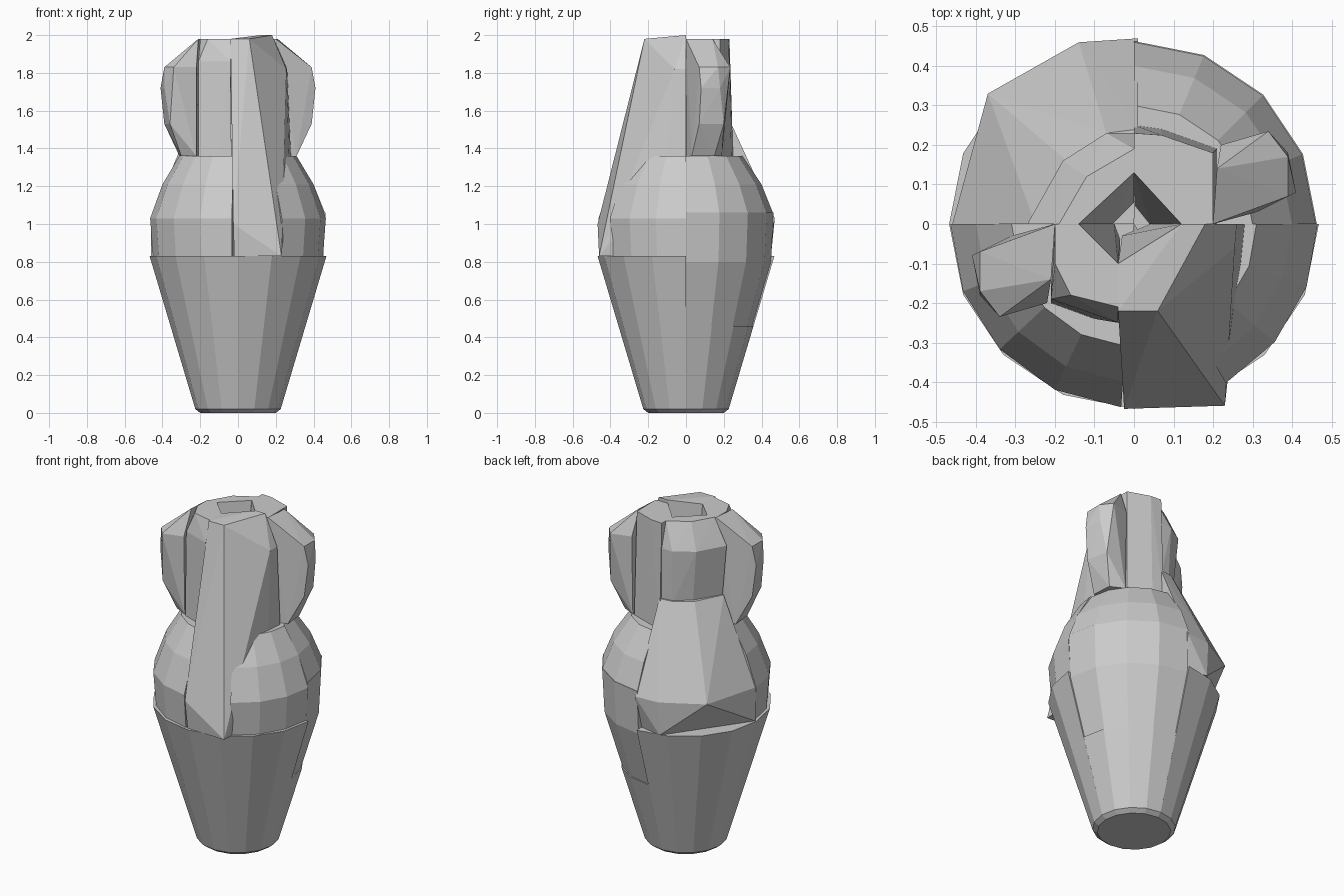
import bpy
import bmesh
from math import sin, cos, radians
from mathutils import Matrix, Vector

default_cube = bpy.data.objects.get("Cube")
if default_cube is not None:
    bpy.data.objects.remove(default_cube, do_unlink=True)

# One plain clay colour for the whole vase
clay = bpy.data.materials.new("grey_clay")
clay.use_nodes = True
clay_colour = (0.6, 0.6, 0.6, 1)
clay.diffuse_color = clay_colour
for node in clay.node_tree.nodes:
    if node.type == "BSDF_PRINCIPLED":
        node.inputs["Base Color"].default_value = clay_colour
        node.inputs["Roughness"].default_value = 0.8


def layer(height, *corners):
    """Corner points that share one height."""
    return [Vector((x, y, height)) for x, y in corners]


def sector(profile, start, end, steps=4):
    """Faceted wedge of a turned shape; profile holds (radius, height)."""
    points = []
    for radius, height in profile:
        points.append(Vector((0, 0, height)))
        for step in range(steps + 1):
            angle = radians(start + (end - start) * step / steps)
            points.append(Vector((radius * cos(angle), radius * sin(angle), height)))
    return points


def hull(name, points, turn=0):
    """Flat-faced convex solid around the points, turned about the axis."""
    bm = bmesh.new()
    for point in points:
        bm.verts.new(point)
    bmesh.ops.remove_doubles(bm, verts=bm.verts, dist=0.0001)
    bmesh.ops.convex_hull(bm, input=bm.verts)
    loose = [vert for vert in bm.verts if not vert.link_faces]
    bmesh.ops.delete(bm, geom=loose, context="VERTS")
    bmesh.ops.dissolve_limit(bm, angle_limit=radians(1), verts=bm.verts, edges=bm.edges)
    bmesh.ops.rotate(bm, verts=bm.verts, matrix=Matrix.Rotation(radians(turn), 3, "Z"))
    bmesh.ops.recalc_face_normals(bm, faces=bm.faces)
    mesh = bpy.data.meshes.new(name)
    bm.to_mesh(mesh)
    bm.free()
    mesh.materials.append(clay)
    part = bpy.data.objects.new(name, mesh)
    bpy.context.collection.objects.link(part)
    return part


# Tapered lower cup: three full-height wedges and one that stops at the side belly
foot = [(0.2, 0), (0.226, 0.02)]
rim = [(0.468, 0.83)]
hull("cup_back_right", sector(foot + rim, 90, 180))
hull("cup_front_right", sector(foot + rim, 180, 270))
hull("cup_front_left", sector(foot + rim, 270, 360))
hull("cup_back_left", sector(foot + [(0.357, 0.46)], 0, 90))

# Side belly rising out of the cup
hull("belly_back_left", sector([(0.35, 0.46), (0.45, 0.8), (0.463, 1.06)], 0, 90))
hull("shoulder_back_left", sector([(0.46, 1.06), (0.4, 1.21), (0.3, 1.36)], 0, 90))

# Rounded front shoulders
shoulder = [(0.45, 0.83), (0.465, 1.03), (0.4, 1.21), (0.31, 1.36)]
hull("shoulder_front_right", sector(shoulder, 180, 266))
hull("shoulder_front_left", sector(shoulder, 300, 360, 3))

# Back shoulder sweeping up into the neck
hull("shoulder_back_right",
     layer(0.83, (0, 0), (-0.46, 0), (-0.14, 0.45), (0, 0.42))
     + layer(1.03, (-0.46, 0), (-0.37, 0.33), (-0.14, 0.46), (0.01, 0.47))
     + layer(1.53, (-0.25, 0), (-0.17, 0.16), (-0.07, 0.23), (0.01, 0.24), (0, 0)))

# Tall front spout slab, leaning back towards the mouth
hull("front_spout",
     layer(0.83, (0, 0), (-0.02, -0.45), (0.23, -0.46), (0.23, 0))
     + layer(1, (-0.025, -0.468), (0, 0))
     + layer(1.36, (-0.03, -0.03), (0.04, 0), (0.28, 0), (0.27, -0.1))
     + layer(1.82, (0.26, 0), (0.255, -0.06))
     + layer(1.98, (-0.04, -0.22), (0.06, -0.22), (-0.04, -0.1))
     + layer(2, (0.12, 0), (0.18, 0)))

# Neck wedges around the tapering mouth
hull("neck_front_right",
     layer(1.36, (-0.21, 0), (-0.21, -0.2), (-0.1, -0.24), (-0.035, -0.25),
           (-0.035, -0.04), (-0.05, 0))
     + layer(1.86, (-0.21, -0.19), (-0.04, -0.25))
     + layer(1.98, (-0.2, 0), (-0.2, -0.1), (-0.16, -0.18), (-0.04, -0.21),
             (-0.04, -0.1), (-0.14, 0)))
hull("neck_back_right",
     layer(1.5, (-0.24, 0), (-0.15, 0.15), (-0.06, 0.22), (0, 0.23), (0, 0.05), (-0.05, 0))
     + layer(1.83, (-0.27, 0), (-0.18, 0.16), (-0.07, 0.23), (0, 0.23))
     + layer(1.98, (-0.19, 0), (-0.12, 0.12), (0, 0.19), (0, 0.13), (-0.14, 0)))
hull("neck_back_left",
     layer(1.36, (0.21, 0), (0.21, 0.19), (0.07, 0.24), (0, 0.25), (0, 0.05), (0.04, 0))
     + layer(1.98, (0.2, 0), (0.2, 0.18), (0.07, 0.225), (0, 0.23), (0, 0.13), (0.12, 0)))

# Matching side lugs, one on each side of the neck
lug = (layer(1.36, (0.2, 0), (0.22, 0.19), (0.31, 0.03), (0.3, 0.15))
       + layer(1.53, (0.39, 0.07), (0.36, 0.2))
       + layer(1.72, (0.41, 0.08), (0.39, 0.18))
       + layer(1.83, (0.39, 0.07), (0.39, 0.17), (0.34, 0.235), (0.22, 0.2))
       + layer(1.98, (0.2, 0), (0.21, 0.14)))
hull("left_lug", lug)
hull("right_lug", lug, turn=180)
